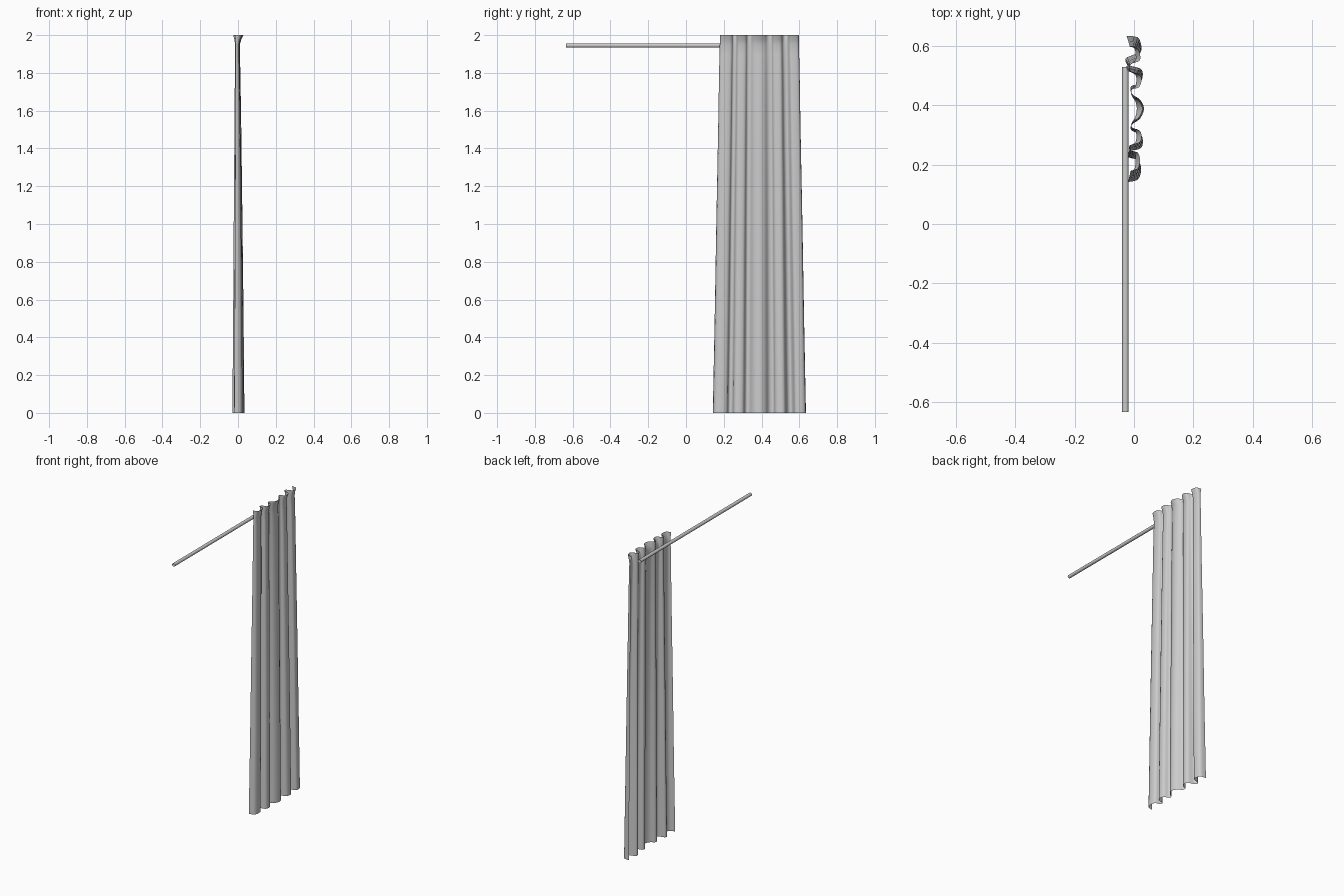
import bpy, bmesh, math
from mathutils import Vector, Matrix

if "Cube" in bpy.data.objects:
    bpy.data.objects.remove(bpy.data.objects["Cube"])


def finish(bm, name, angle):
    me = bpy.data.meshes.new(name)
    bm.to_mesh(me)
    bm.free()
    ob = bpy.data.objects.new(name, me)
    bpy.context.collection.objects.link(ob)
    bpy.context.view_layer.objects.active = ob
    ob.select_set(True)
    bpy.ops.object.shade_smooth_by_angle(angle=math.radians(angle))
    ob.select_set(False)
    return ob


def smooth_path(pts, steps):
    # Catmull-Rom curve through the fold points
    p = [Vector(q) for q in pts]
    p = [p[0]] + p + [p[-1]]
    out = []
    for i in range(1, len(p) - 2):
        a, b, c, d = p[i - 1:i + 3]
        for k in range(steps):
            t = k / steps
            out.append(0.5 * (2 * b + (c - a) * t + (2 * a - 5 * b + 4 * c - d) * t * t
                              + (3 * b - a - 3 * c + d) * t ** 3))
    return out + [p[-1]]


# Curtain folds at the hem, as (x, y)
hem = [(-.02, .142), (.013, .15), (.024, .182), (.015, .215), (-.018, .225), (-.015, .245),
       (.022, .255), (.03, .28), (.022, .303), (-.008, .315), (-.008, .335), (.02, .355),
       (.034, .39), (.02, .42), (-.008, .44), (-.01, .465), (.02, .475), (.03, .505),
       (.02, .525), (-.02, .537), (-.029, .558), (-.005, .57), (.022, .58), (.024, .605),
       (.012, .63), (-.025, .635)]
folds = smooth_path(hem, 3)

# Rows: height, fold depth, x shift, width scale
rows = [(0, 1, 0, 1), (.5, .87, 0, .96), (1, .73, -.001, .925), (1.5, .57, -.002, .885),
        (1.8, .46, -.003, .865), (1.9, .42, -.004, .855), (1.95, .4, -.004, .85),
        (1.975, .55, -.002, .85), (2, .85, 0, .85)]

# Curtain sheet, pinched beside the rod and flared above it
bm = bmesh.new()
grid = [[bm.verts.new((x * depth + dx, .387 + (y - .387) * w, z)) for x, y in folds]
        for z, depth, dx, w in rows]
for lo, hi in zip(grid, grid[1:]):
    for i in range(len(folds) - 1):
        bm.faces.new((lo[i], lo[i + 1], hi[i + 1], hi[i]))
finish(bm, "curtain", 60)

# Open-ended curtain rod
bm = bmesh.new()
bmesh.ops.create_cone(bm, cap_ends=False, segments=12, radius1=.011, radius2=.011, depth=1.165)
bmesh.ops.transform(bm, verts=bm.verts, matrix=Matrix.Translation((-.029, -.0525, 1.945))
                    @ Matrix.Rotation(math.pi / 2, 4, 'X'))
finish(bm, "curtain_rod", 40)
